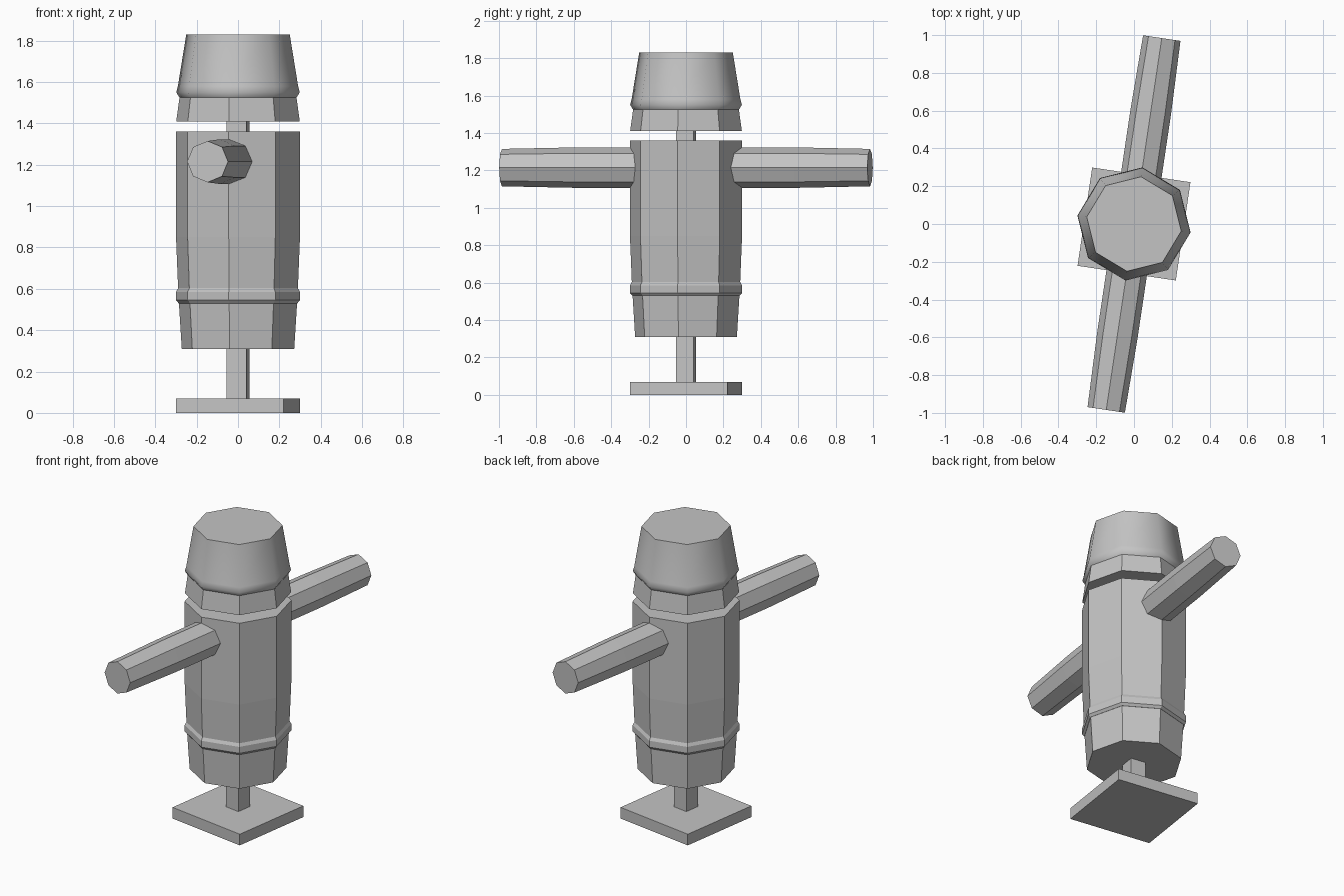
import bpy, bmesh, math
from mathutils import Matrix

cube = bpy.data.objects.get("Cube")
if cube:
    bpy.data.objects.remove(cube, do_unlink=True)

TURN = Matrix.Rotation(math.radians(-8.5), 4, 'Z')   # whole figure is turned a little

grey = bpy.data.materials.new("plain grey")
grey.use_nodes = True
colour = (0.55, 0.55, 0.55, 1)
grey.diffuse_color = colour
grey.node_tree.nodes["Principled BSDF"].inputs["Base Color"].default_value = colour


def finish(name, bm, place=Matrix()):
    bmesh.ops.recalc_face_normals(bm, faces=bm.faces)
    bm.transform(TURN @ place)
    mesh = bpy.data.meshes.new(name)
    bm.to_mesh(mesh)
    bm.free()
    mesh.materials.append(grey)
    obj = bpy.data.objects.new(name, mesh)
    bpy.context.collection.objects.link(obj)
    return obj


def lathe(name, profile, place=Matrix(), sides=8):
    """Closed solid from (radius, height) rings."""
    bm = bmesh.new()
    rings = [[bm.verts.new((r * math.cos(math.tau * i / sides),
                            r * math.sin(math.tau * i / sides), z))
              for i in range(sides)] for r, z in profile]
    for low, high in zip(rings, rings[1:]):
        for i in range(sides):
            j = (i + 1) % sides
            bm.faces.new((low[i], low[j], high[j], high[i]))
    bm.faces.new(rings[0][::-1])
    bm.faces.new(rings[-1])
    return finish(name, bm, place)


def box(name, half, low, high):
    bm = bmesh.new()
    bmesh.ops.create_cube(bm, size=1)
    size = Matrix.Diagonal((2 * half, 2 * half, high - low, 1))
    return finish(name, bm, Matrix.Translation((0, 0, (low + high) / 2)) @ size)


# Stand
box("base_plate", 0.263, 0, 0.07)
box("post", 0.048, 0.07, 1.45)

# Body and belt
lathe("body", [(0.275, 0.31), (0.292, 0.58), (0.303, 0.85), (0.303, 1.36)])
lathe("belt", [(0.290, 0.53), (0.303, 0.545), (0.303, 0.585), (0.292, 0.605)])

# Arms, one on each side of the body
for name, side in (("front_arm", 1), ("back_arm", -1)):
    lathe(name, [(0.108, 0.05), (0.108, 0.6), (0.1, 0.995)],
          Matrix.Translation((0, 0, 1.215)) @ Matrix.Rotation(side * math.pi / 2, 4, 'X'))

# Head, with a cap that overhangs the face
head = lathe("head", [(0.302, 1.41), (0.286, 1.525), (0.302, 1.55),
                      (0.294, 1.58), (0.253, 1.83)])
for face in head.data.polygons:
    face.use_smooth = abs(face.normal.z) < 0.8 and face.center.z > 1.5
